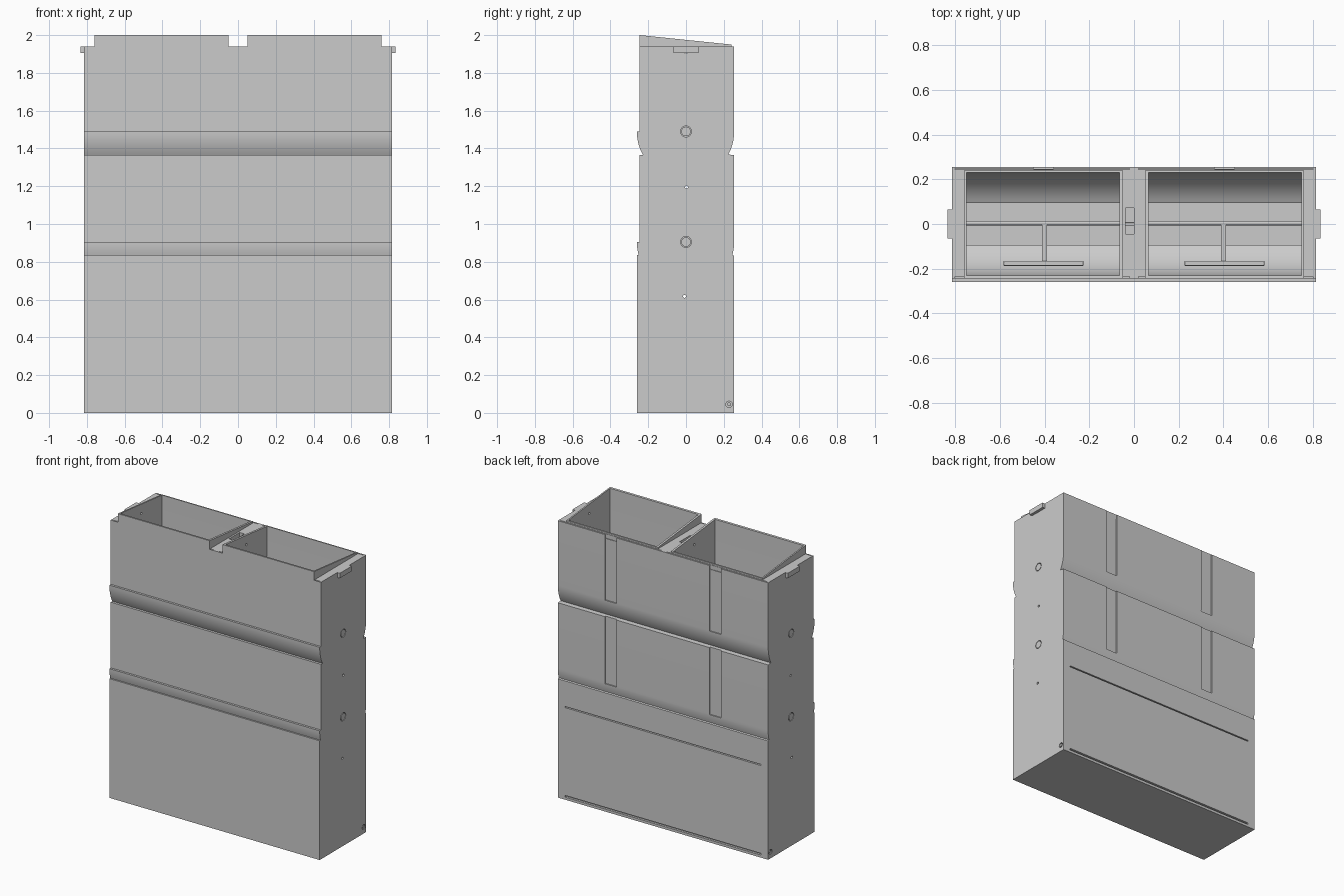
import bpy, bmesh
from math import sin, cos, radians, pi
from mathutils import Matrix

if "Cube" in bpy.data.objects:
    bpy.data.objects.remove(bpy.data.objects["Cube"])


def make_object(name, bm):
    bmesh.ops.recalc_face_normals(bm, faces=bm.faces)
    me = bpy.data.meshes.new(name)
    bm.to_mesh(me)
    bm.free()
    ob = bpy.data.objects.new(name, me)
    bpy.context.collection.objects.link(ob)
    return ob


def prism(name, pts, x0, x1):
    """Extrude a (y, z) outline along x."""
    bm = bmesh.new()
    f = bm.faces.new([bm.verts.new((x0, y, z)) for y, z in pts])
    r = bmesh.ops.extrude_face_region(bm, geom=[f])
    vs = [v for v in r["geom"] if isinstance(v, bmesh.types.BMVert)]
    bmesh.ops.translate(bm, vec=(x1 - x0, 0, 0), verts=vs)
    return make_object(name, bm)


def box(name, x0, x1, y0, y1, z0, z1):
    return prism(name, [(y0, z0), (y1, z0), (y1, z1), (y0, z1)], x0, x1)


def rod(name, x0, x1, y, z, r, n=32):
    return prism(name, [(y + r * cos(2 * pi * i / n), z + r * sin(2 * pi * i / n))
                        for i in range(n)], x0, x1)


def arc(r, zc, a0, a1, n):
    """Points below a centre at (0, zc); angles in degrees below horizontal."""
    return [(r * cos(radians(a0 + (a1 - a0) * i / n)),
             zc - r * sin(radians(a0 + (a1 - a0) * i / n))) for i in range(n + 1)]


def mirror_y(pts):
    return [(-y, z) for y, z in pts]


def apply_bool(target, cutter, keep=False):
    cutter.hide_render = True
    m = target.modifiers.new("cut", 'BOOLEAN')
    m.operation = 'DIFFERENCE'
    m.solver = 'EXACT'
    m.object = cutter
    bpy.context.view_layer.objects.active = target
    bpy.ops.object.modifier_apply(modifier=m.name)
    if not keep:
        bpy.data.objects.remove(cutter)


Z1, Z2 = 1.49, 0.905      # drum centre heights
W = 0.815                 # half width

# Outer shell: three stacked modules with rounded drum undersides
back = ([(0.255, 1.94)] + arc(0.255, Z1, 0, 28.7, 8)
        + [(0.255, 1.365)] + arc(0.255, Z2, 0, 15.6, 5)
        + [(0.255, 0.832), (0.255, 0)])
front = ([(-0.245, 1.94), (-0.245, Z1)] + mirror_y(arc(0.26, Z1, 0, 28.7, 8))
         + [(-0.245, 1.365), (-0.245, Z2)] + mirror_y(arc(0.26, Z2, 0, 15.6, 5))
         + [(-0.26, 0.835), (-0.26, 0)])
body = prism("bin_body", back + front[::-1], -W, W)

# Interior: two drum troughs with a drop slot, above the collection room
half = ([(0.23, 2.1)] + arc(0.23, Z1, 0, 65.6, 14) + arc(0.25, Z1, 67.7, 34, 8)
        + [(0.23, 1.35)] + arc(0.23, Z2, 0, 65.6, 14) + arc(0.25, Z2, 67.7, 26, 9)
        + [(0.23, 0.79), (0.23, 0.02)])
chamber = half + mirror_y(half)[::-1]

for side, s in (("right", 1), ("left", -1)):
    void = prism("chamber_cutter", chamber, s * 0.065, s * 0.75)
    apply_bool(body, void, keep=True)
    # Sloped hopper collar rising above the deck
    collar = prism("hopper_collar_" + side,
                   [(-0.245, 1.94), (-0.245, 2.0), (0.24, 1.95), (0.24, 1.94)],
                   s * 0.05, s * 0.76)
    apply_bool(collar, void)
    # Lifting tab
    box("side_tab_" + side, s * W, s * 0.835, -0.065, 0.065, 1.905, 1.94)
    # Deck grooves
    for y in (-0.239, 0.246):
        x0, x1 = sorted((s * 0.02, s * 0.8))
        apply_bool(body, box("groove_cutter", x0, x1, y - 0.003, y + 0.003, 1.91, 2.0))
    # Back window channels
    x0, x1 = sorted((s * 0.36, s * 0.45))
    apply_bool(body, box("channel_cutter", x0, x1, 0.247, 0.3, Z1 - 0.01, 2.0))
    apply_bool(body, box("channel_cutter", x0, x1, 0.247, 0.3, Z2 - 0.01, 1.37))
    # Mixing paddles and axle hubs for the two upper levels
    for level, zc in (("active", Z1), ("curing", Z2)):
        tag = level + "_" + side
        apply_bool(body, rod("hub_cutter", s * 0.785, s * 0.9, 0, zc, 0.029))
        rod("axle_hub_" + tag, s * 0.78, s * W, 0, zc, 0.025)
        ax = rod("axle_" + tag, s * 0.06, s * 0.755, 0.004, zc, 0.01, 20)
        box("paddle_arm_" + tag, s * 0.39, s * 0.412, -0.17, 0.0, zc - 0.01, zc + 0.01)
        x0, x1 = sorted((s * 0.225, s * 0.585))
        p = box("paddle_blade_" + tag, x0, x1, -0.187, -0.165, zc - 0.03, zc + 0.03)
        b = p.modifiers.new("bevel", 'BEVEL')
        b.width = 0.004
        b.segments = 2
    # Drain spout near the floor
    apply_bool(body, rod("drain_cutter", s * 0.79, s * 0.9, 0.228, 0.045, 0.017))
    rod("drain_plug_" + side, s * 0.785, s * W, 0.228, 0.045, 0.010, 20)

# Opening between the two halves of the collection room
apply_bool(body, box("room_cutter", -0.1, 0.1, -0.21, 0.21, 0.03, 0.6))
# Centre slot in the deck
apply_bool(body, box("slot_cutter", -0.038, 0.0, -0.045, 0.072, 1.905, 2.0))
# Cleanout door seams on the back
apply_bool(body, box("seam_cutter", -0.76, 0.76, 0.24, 0.3, 0.645, 0.653))
apply_bool(body, box("seam_cutter", -0.76, 0.76, 0.24, 0.3, 0.018, 0.03))
# Air holes straight through
for y, z in ((0, 1.91), (0.003, 1.195), (-0.008, 0.617)):
    apply_bool(body, rod("air_hole_cutter", -1, 1, y, z, 0.008, 16))

# Smooth curves, crisp edges
bpy.ops.object.select_all(action='DESELECT')
for ob in bpy.context.scene.objects:
    if ob.type == 'MESH':
        ob.select_set(True)
        bpy.context.view_layer.objects.active = ob
bpy.ops.object.shade_smooth_by_angle(angle=radians(25))
